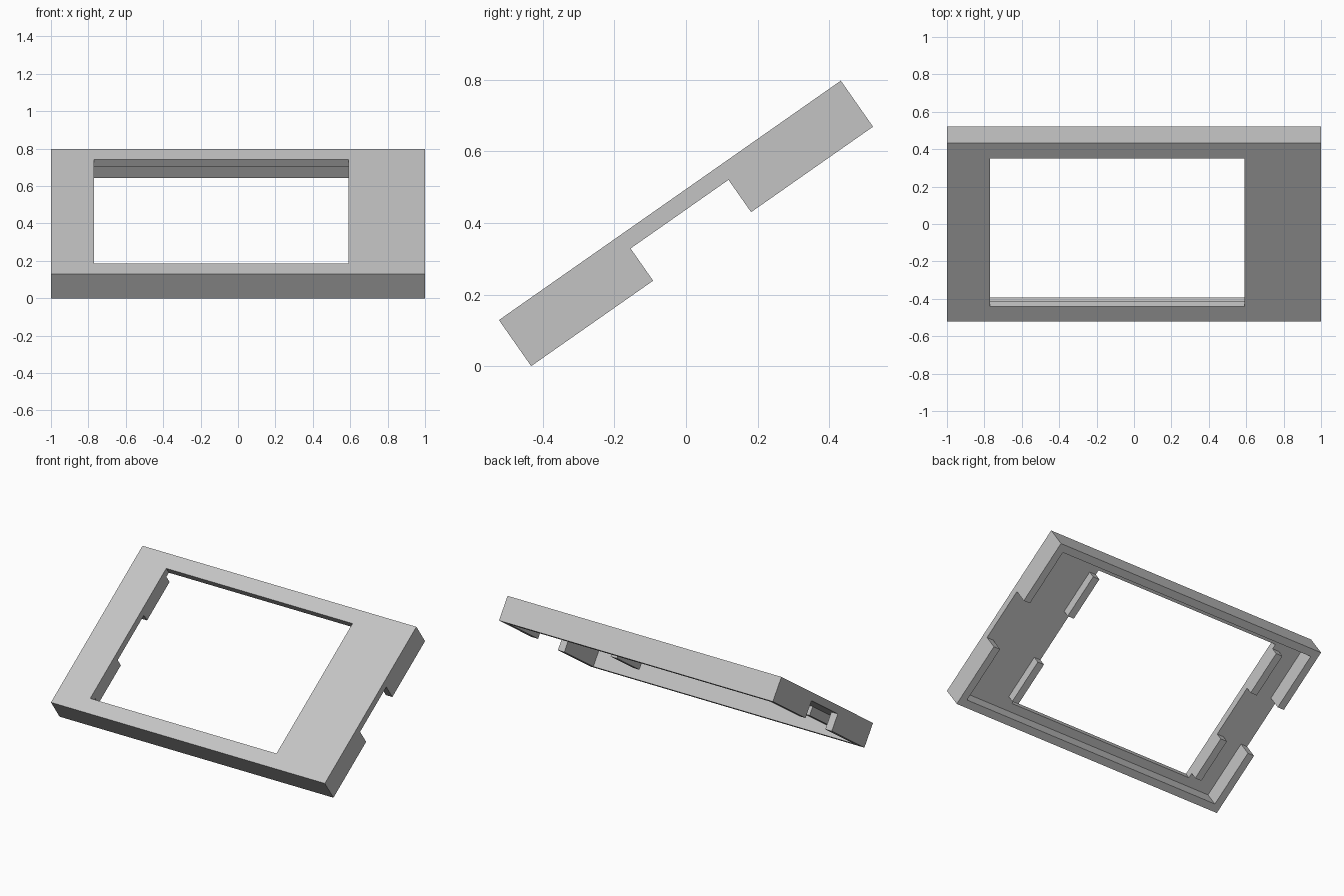
import bpy
from math import radians
from mathutils import Matrix

if "Cube" in bpy.data.objects:
    bpy.data.objects.remove(bpy.data.objects["Cube"])

# Dimensions in the frame's own flat space, before tilting
HALF_X, HALF_Y, HALF_Z = 1.0, 0.583, 0.0785
WALL = 0.047                      # wall and plate thickness
UNDER = HALF_Z - WALL             # underside of the face plate
OPEN_L, OPEN_R, OPEN_Y = -0.77, 0.59, 0.484
NOTCH = 0.167                     # half length of the side notches
RIB_END, RIB_DEPTH = 0.453, 0.057

grey = bpy.data.materials.new("plain_grey")
grey.use_nodes = True
colour = (0.55, 0.55, 0.55, 1)
grey.diffuse_color = colour
grey.node_tree.nodes["Principled BSDF"].inputs["Base Color"].default_value = colour

tilt = Matrix.Translation((0, 0, 0.3987)) @ Matrix.Rotation(radians(35), 4, 'X')


def box(name, x, y, z):
    """Box spanning three (low, high) ranges."""
    bpy.ops.mesh.primitive_cube_add(size=1)
    ob = bpy.context.object
    ob.name = name
    spans = (x, y, z)
    size = Matrix.Diagonal([b - a for a, b in spans] + [1])
    ob.data.transform(Matrix.Translation([(a + b) / 2 for a, b in spans]) @ size)
    ob.data.materials.append(grey)
    return ob


def cut(target, cutter):
    """Subtract the cutter from the target and discard it."""
    mod = target.modifiers.new("cut", 'BOOLEAN')
    mod.operation, mod.solver, mod.object = 'DIFFERENCE', 'EXACT', cutter
    bpy.context.view_layer.objects.active = target
    bpy.ops.object.modifier_apply(modifier=mod.name)
    bpy.data.objects.remove(cutter)


# Bezel: a slab hollowed below, with a window and notched side walls
bezel = box("bezel", (-HALF_X, HALF_X), (-HALF_Y, HALF_Y), (-HALF_Z, HALF_Z))
in_x, in_y = HALF_X - WALL, HALF_Y - WALL
cut(bezel, box("cavity", (-in_x, in_x), (-in_y, in_y), (-0.3, UNDER)))
cut(bezel, box("notch", (-1.2, 1.2), (-NOTCH, NOTCH), (-0.3, UNDER)))
cut(bezel, box("window", (OPEN_L, OPEN_R), (-OPEN_Y, OPEN_Y), (-0.3, 0.3)))
parts = [bezel]

# Ribs: two under each short side of the window
for side, x in (("right", (OPEN_L - WALL, OPEN_L)), ("left", (OPEN_R, OPEN_R + WALL))):
    for end, y in (("front", (-RIB_END, -NOTCH)), ("back", (NOTCH, RIB_END))):
        parts.append(box(f"{end}_{side}_rib", x, y, (UNDER - RIB_DEPTH, UNDER)))

for part in parts:
    part.matrix_world = tilt
